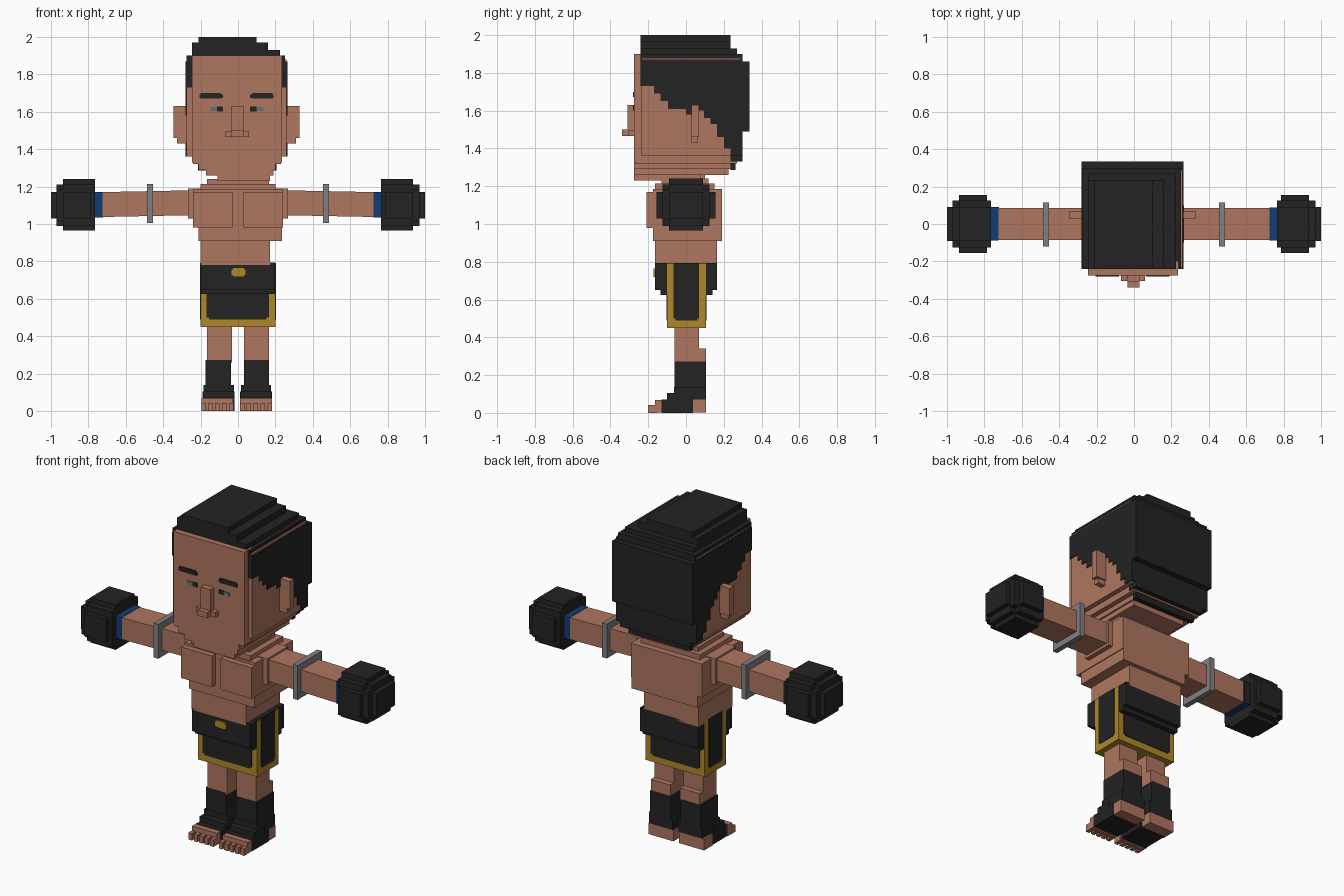
import bpy, bmesh


def material(name, r, g, b):
    m = bpy.data.materials.new(name)
    m.diffuse_color = (r, g, b, 1)
    return m


SKIN = material("skin", 0.43, 0.18, 0.117)
BLACK = material("black", 0.017, 0.017, 0.017)
GOLD = material("gold", 0.43, 0.245, 0.022)
BLUE = material("blue", 0.006, 0.045, 0.17)
GREY = material("grey", 0.22, 0.22, 0.22)
IRIS = material("eye_grey", 0.11, 0.17, 0.21)


def finish(name, bm, mat):
    bmesh.ops.recalc_face_normals(bm, faces=bm.faces)
    me = bpy.data.meshes.new(name)
    bm.to_mesh(me)
    bm.free()
    me.materials.append(mat)
    ob = bpy.data.objects.new(name, me)
    bpy.context.collection.objects.link(ob)
    return ob


def boxes(name, mat, *items, flip=None, shear=0):
    """Boxes as x0, x1, y0, y1, z0, z1; flip mirrors x about a value."""
    bm = bmesh.new()
    for x0, x1, y0, y1, z0, z1 in items:
        vs = bmesh.ops.create_cube(bm, size=1)["verts"]
        for v in vs:
            v.co.x = x1 if v.co.x > 0 else x0
            v.co.y = y1 if v.co.y > 0 else y0
            v.co.z = z1 if v.co.z > 0 else z0
            v.co.z += shear * (v.co.x - 0.25)
            if flip is not None:
                v.co.x = 2 * flip - v.co.x
    return finish(name, bm, mat)


def pair(name, mat, *items, centre=0, shear=0):
    boxes(name + "_left", mat, *items, shear=shear)
    boxes(name + "_right", mat, *items, flip=centre, shear=shear)


def side_prism(name, mat, profile, x0, x1):
    """Extrude a y, z outline along x."""
    bm = bmesh.new()
    face = bm.faces.new([bm.verts.new((x0, y, z)) for y, z in profile])
    ext = bmesh.ops.extrude_face_region(bm, geom=[face])["geom"]
    for v in ext:
        if isinstance(v, bmesh.types.BMVert):
            v.co.x = x1
    return finish(name, bm, mat)


MID = -0.0075  # head and feet sit slightly off centre

# Head, narrowing in steps to the chin
boxes("head", SKIN,
      (-0.275, 0.26, -0.235, 0.29, 1.36, 1.88),
      (-0.245, 0.235, -0.275, -0.2, 1.33, 1.9),
      (-0.24, 0.23, -0.27, 0.27, 1.32, 1.36),
      (-0.21, 0.20, -0.275, 0.25, 1.29, 1.33),
      (-0.17, 0.19, -0.275, 0.225, 1.26, 1.29),
      (-0.11, 0.17, -0.275, 0.08, 1.23, 1.26))
boxes("neck", SKIN, (-0.11, 0.11, -0.1, 0.1, 1.18, 1.27))
pair("ear", SKIN, (0.24, 0.33, 0.03, 0.07, 1.46, 1.63),
     (0.24, 0.31, 0.03, 0.06, 1.43, 1.47), centre=MID)

# Hair: stepped hairline outline, crown layers and nape
side_prism("hair", BLACK, [
    (-0.24, 1.87), (-0.24, 1.73), (-0.17, 1.73), (-0.17, 1.69), (-0.135, 1.69),
    (-0.135, 1.65), (-0.095, 1.65), (-0.095, 1.61), (0.0, 1.61), (0.0, 1.58),
    (0.03, 1.58), (0.03, 1.63), (0.07, 1.63), (0.07, 1.60), (0.095, 1.60),
    (0.095, 1.56), (0.13, 1.56), (0.13, 1.53), (0.165, 1.53), (0.165, 1.46),
    (0.2, 1.46), (0.2, 1.40), (0.235, 1.40), (0.235, 1.36), (0.30, 1.36),
    (0.30, 1.49), (0.335, 1.49), (0.335, 1.86), (0.30, 1.86), (0.30, 1.87)],
    -0.28, 0.265)
boxes("hair_crown", BLACK,
      (-0.275, 0.25, -0.24, 0.30, 1.86, 1.90),
      (-0.245, 0.225, -0.24, 0.27, 1.89, 1.93),
      (-0.245, 0.16, -0.24, 0.235, 1.92, 1.97),
      (-0.21, 0.10, -0.24, 0.235, 1.96, 2.0))
boxes("hair_nape", BLACK, (-0.245, 0.235, 0.235, 0.30, 1.33, 1.37),
      (-0.215, 0.205, 0.235, 0.262, 1.285, 1.34))

# Face features
boxes("nose", SKIN, (-0.035, 0.03, -0.31, -0.26, 1.48, 1.63),
      (-0.07, 0.06, -0.305, -0.26, 1.465, 1.495),
      (-0.035, 0.03, -0.34, -0.26, 1.465, 1.5))
pair("eyebrow", BLACK, (0.065, 0.19, -0.28, -0.274, 1.675, 1.692),
     (0.075, 0.185, -0.281, -0.274, 1.672, 1.70), centre=MID)
pair("pupil", BLACK, (0.065, 0.098, -0.28, -0.274, 1.602, 1.628), centre=MID)
pair("iris", IRIS, (0.098, 0.135, -0.279, -0.274, 1.605, 1.625), centre=MID)

# Torso
boxes("torso", SKIN,
      (-0.2, 0.2, -0.165, 0.15, 1.16, 1.215),
      (-0.165, 0.165, -0.13, 0.12, 1.2, 1.24),
      (-0.24, 0.24, -0.175, 0.19, 0.98, 1.185),
      (-0.21, 0.235, -0.175, 0.19, 0.91, 0.99),
      (-0.2, 0.17, -0.165, 0.165, 0.78, 0.92))
pair("chest", SKIN, (0.03, 0.24, -0.21, -0.16, 0.98, 1.17))
pair("shoulder", SKIN, (0.2, 0.268, -0.1, 0.1, 1.03, 1.19))

# Arms, bands and wrists
pair("arm", SKIN, (0.2, 0.74, -0.085, 0.085, 1.047, 1.18), shear=-0.02)
pair("arm_band", GREY, (0.455, 0.487, -0.12, 0.115, 1.005, 1.215))
pair("wrist_wrap", BLUE, (0.725, 0.78, -0.088, 0.088, 1.036, 1.172))
boxes("wrist_patch", BLACK, (-0.765, -0.722, 0.085, 0.091, 1.034, 1.172))

# Gloves: rounded stacks of blocks
pair("glove", BLACK,
     (0.765, 1.0, -0.09, 0.09, 1.03, 1.17),
     (0.765, 0.97, -0.125, 0.125, 1.02, 1.185),
     (0.765, 0.97, -0.09, 0.09, 0.99, 1.21),
     (0.785, 0.935, -0.155, 0.155, 1.03, 1.17),
     (0.765, 0.935, -0.125, 0.125, 0.99, 1.21),
     (0.765, 0.935, -0.09, 0.09, 0.965, 1.24))

# Shorts with gold trim and black panels
boxes("shorts_trim", GOLD, (-0.2, 0.2, -0.1, 0.105, 0.45, 0.79))
boxes("shorts_waist", BLACK, (-0.197, 0.197, -0.165, 0.165, 0.65, 0.793),
      (-0.197, 0.197, -0.135, 0.14, 0.625, 0.7))
boxes("shorts_panels", BLACK,
      (-0.168, 0.165, -0.104, 0.109, 0.5, 0.64),
      (-0.155, 0.152, -0.104, 0.109, 0.49, 0.52),
      (-0.203, 0.203, -0.065, 0.07, 0.5, 0.791),
      (-0.203, 0.203, -0.055, 0.06, 0.49, 0.52))
boxes("buckle", GOLD, (-0.035, 0.04, -0.171, -0.163, 0.727, 0.757),
      (-0.028, 0.033, -0.172, -0.163, 0.72, 0.764))

# Legs and ankle supports
pair("leg", SKIN, (0.033, 0.165, -0.06, 0.07, 0.26, 0.47),
     (0.033, 0.165, 0.0, 0.105, 0.26, 0.34))
pair("ankle_support", BLACK, (0.031, 0.167, -0.062, 0.107, 0.07, 0.272),
     (0.015, 0.177, -0.064, 0.107, 0.07, 0.138),
     (0.012, 0.182, -0.1, 0.0, 0.0, 0.105),
     (0.01, 0.183, -0.13, 0.037, 0.0, 0.072), centre=MID / 2)

# Feet: heel, forefoot and a row of toes
toes = [(0.01 + i * 0.0367, 0.034 + i * 0.0367, -0.2, -0.15, 0.0, 0.042)
        for i in range(5)]
pair("foot", SKIN, (0.012, 0.181, 0.02, 0.105, 0.001, 0.071),
     (0.012, 0.181, -0.165, -0.12, 0.001, 0.069), *toes, centre=MID)
